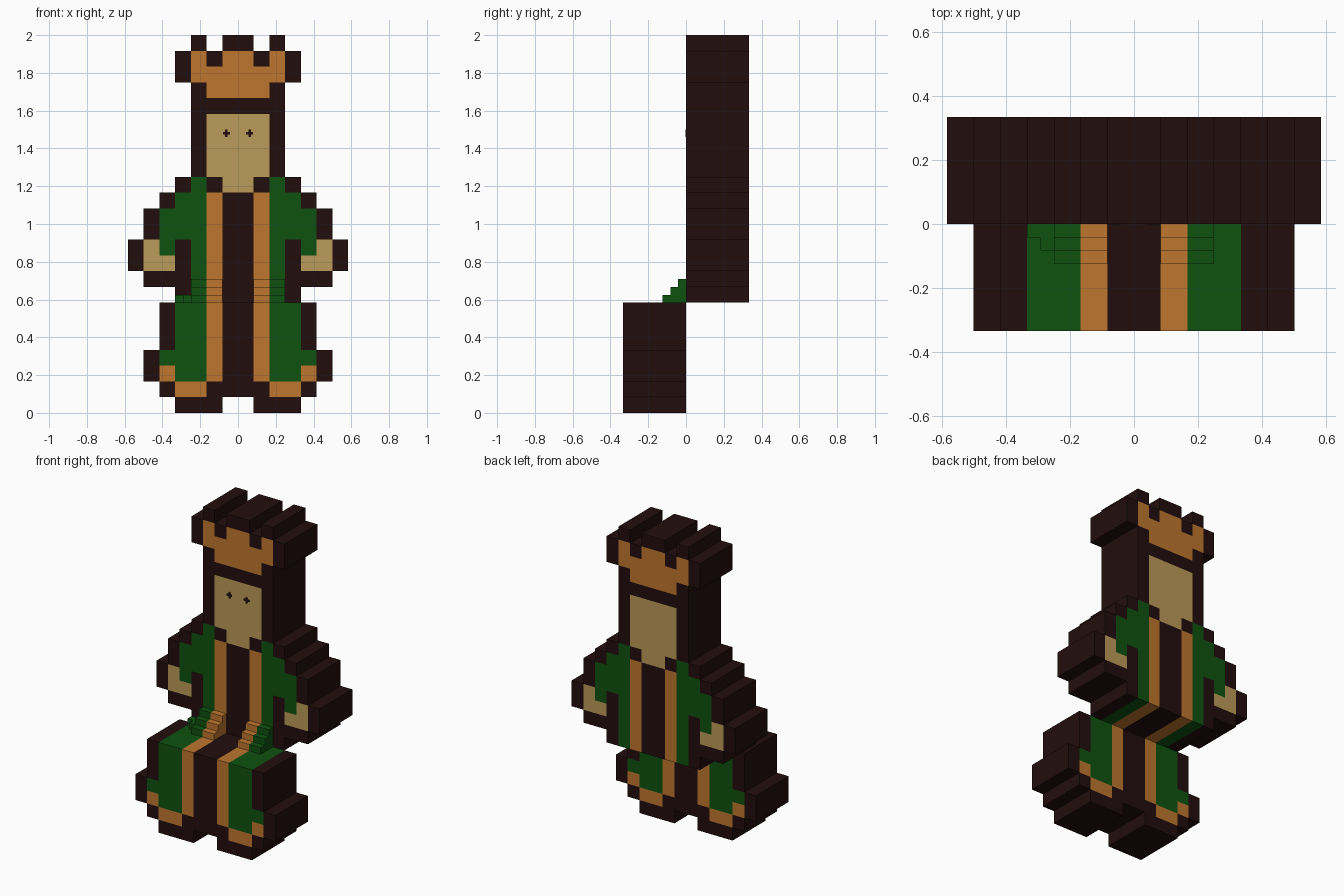
import bpy, bmesh

cube = bpy.data.objects.get("Cube")
if cube:
    bpy.data.objects.remove(cube, do_unlink=True)

U = 1 / 12          # size of one block
D = 4 * U           # thickness of each slab


def material(name, rgb):
    m = bpy.data.materials.new(name)
    m.use_nodes = True
    m.diffuse_color = (*rgb, 1)
    bsdf = m.node_tree.nodes["Principled BSDF"]
    bsdf.inputs["Base Color"].default_value = (*rgb, 1)
    bsdf.inputs["Roughness"].default_value = 0.9
    return m


dark = material("dark brown", (0.016, 0.004, 0.004))
gold = material("orange gold", (0.515, 0.181, 0.027))
green = material("robe green", (0.0044, 0.084, 0.0052))
skin = material("skin tan", (0.497, 0.328, 0.098))
PALETTE = {"d": dark, "o": gold, "g": green, "s": skin}
KEYS = list(PALETTE)


def finish(name, bm, mats):
    me = bpy.data.meshes.new(name)
    bm.to_mesh(me)
    bm.free()
    for m in mats:
        me.materials.append(m)
    ob = bpy.data.objects.new(name, me)
    bpy.context.collection.objects.link(ob)


def mirrored_cells(rows, top):
    """Half rows, written from the centre outward and top down, mirrored to cells."""
    cells = {}
    for r, row in enumerate(rows.split()):
        for i, c in enumerate(row):
            if c != ".":
                cells[i, top - r] = cells[-1 - i, top - r] = c
    return cells


def slab(name, cells, y0, belongs):
    """Extrude the chosen blocks of a pattern, leaving out walls between blocks."""
    bm = bmesh.new()

    def face(pts, c):
        bm.faces.new([bm.verts.new(p) for p in pts]).material_index = KEYS.index(c)

    for (i, k), c in cells.items():
        if not belongs(i, k):
            continue
        ring = [(i, k), (i + 1, k), (i + 1, k + 1), (i, k + 1)]
        front = [(x * U, y0, z * U) for x, z in ring]
        back = [(x * U, y0 + D, z * U) for x, z in ring]
        face(front, c)
        face(back[::-1], c)
        for n, (dx, dz) in enumerate([(0, -1), (1, 0), (0, 1), (-1, 0)]):
            if (i + dx, k + dz) not in cells:
                m = (n + 1) % 4
                face([front[m], front[n], back[n], back[m]], c)
    bmesh.ops.remove_doubles(bm, verts=bm.verts, dist=1e-5)
    finish(name, bm, PALETTE.values())


# Upper figure: crown, head, then robe with sleeves and hands
upper = mirrored_cells("""
    d.d
    odod
    oood
    ood
    ddd
    ssd
    ssd
    ssd
    ssd
    sdgd
    doggd
    dogggd
    dogggd
    dogdgsd
    dogdssd
    dogddd
    dogd""", 23)
slab("crown", upper, 0, lambda i, k: k >= 20)
slab("head", upper, 0, lambda i, k: 15 <= k < 20)
slab("robe_body", upper, 0, lambda i, k: k == 7 or (k < 15 and -3 <= i < 3))
slab("left_arm", upper, 0, lambda i, k: 7 < k < 15 and i >= 3)
slab("right_arm", upper, 0, lambda i, k: 7 < k < 15 and i < -3)

# Seated lower robe with feet
lower = mirrored_cells("""
    doggd
    doggd
    doggd
    dogggd
    doggod
    ddood
    .ddd""", 6)
slab("left_leg", lower, -D, lambda i, k: i >= 0)
slab("right_leg", lower, -D, lambda i, k: i < 0)


def prism(name, outline, axis, a, b, mat):
    """Extrude a flat outline along the x or y axis from a to b."""
    bm = bmesh.new()
    put = (lambda p: (a, *p)) if axis == "x" else (lambda p: (p[0], a, p[1]))
    f = bm.faces.new([bm.verts.new(put(p)) for p in outline])
    ext = bmesh.ops.extrude_face_region(bm, geom=[f], use_keep_orig=True)
    for v in ext["geom"]:
        if isinstance(v, bmesh.types.BMVert):
            v.co["xyz".index(axis)] = b
    bmesh.ops.recalc_face_normals(bm, faces=bm.faces)
    finish(name, bm, [mat])


# Stepped folds of cloth where the lap meets the body
S, Z = U / 2, 7 * U
stairs = [(0, Z), (-3 * S, Z), (-3 * S, Z + S), (-2 * S, Z + S),
          (-2 * S, Z + 2 * S), (-S, Z + 2 * S), (-S, Z + 3 * S), (0, Z + 3 * S)]
for side, s in (("left", 1), ("right", -1)):
    prism(side + "_trim_fold", stairs, "x", s * U, s * 2 * U, gold)
    prism(side + "_robe_fold", stairs, "x", s * 2 * U, s * 3 * U, green)

# Extra low fold at the right corner, two blocks of falling depth
for n, depth in ((1, 2 * S), (2, S)):
    x = -3 * U - (n - 1) * S
    prism(f"right_corner_fold_{n}", [(0, Z), (-depth, Z), (-depth, Z + S), (0, Z + S)],
          "x", x, x - S, green)

# Plus-shaped eyes as thin plates
P = 0.0065
plus = [(1, 1), (3, 1), (3, -1), (1, -1), (1, -3), (-1, -3),
        (-1, -1), (-3, -1), (-3, 1), (-1, 1), (-1, 3), (1, 3)]
for side, s in (("left", 1), ("right", -1)):
    prism(side + "_eye", [(s * 0.061 + x * P, 1.48 + z * P) for x, z in plus],
          "y", -0.003, 0.0, dark)
